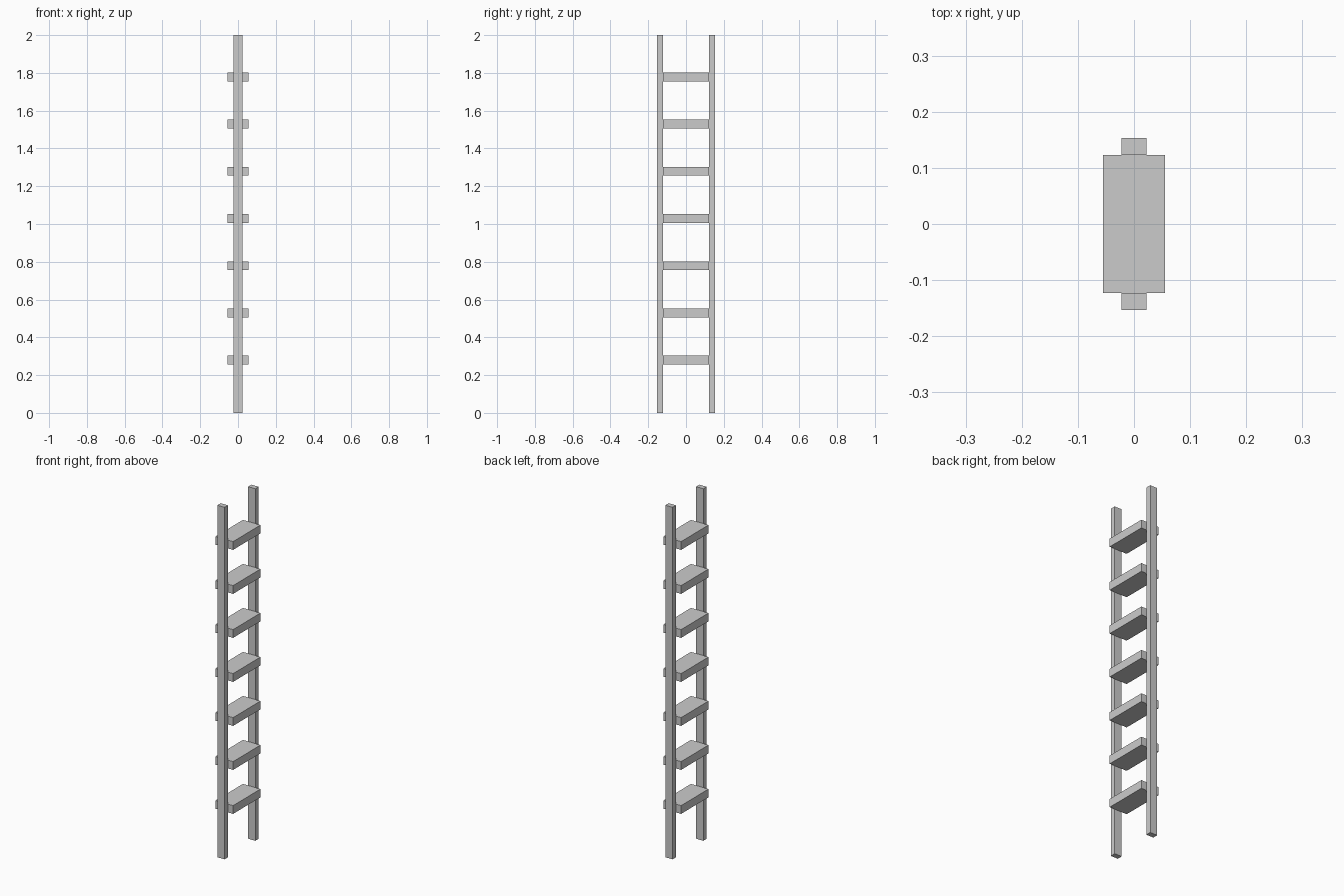
import bpy
import bmesh
from mathutils import Matrix

if "Cube" in bpy.data.objects:
    bpy.data.objects.remove(bpy.data.objects["Cube"])


def box(name, size, center):
    """Add a flat-faced box of the given full size."""
    bm = bmesh.new()
    bmesh.ops.create_cube(bm, size=1.0, matrix=Matrix.Diagonal((*size, 1.0)))
    mesh = bpy.data.meshes.new(name)
    bm.to_mesh(mesh)
    bm.free()
    obj = bpy.data.objects.new(name, mesh)
    obj.location = center
    bpy.context.collection.objects.link(obj)
    return obj


INNER = 0.123        # half the gap between the rails
RAIL_THICK = 0.03
RUNG_COUNT = 7

# Two upright side rails
for label, side in (("front", -1), ("back", 1)):
    box(f"{label}_rail", (0.045, RAIL_THICK, 2.0),
        (0, side * (INNER + RAIL_THICK / 2), 1.0))

# Flat, evenly spaced treads between the rails
for i in range(RUNG_COUNT):
    box(f"rung_{i + 1}", (0.11, 2 * INNER, 0.047), (0, 0, 0.279 + 0.25 * i))
